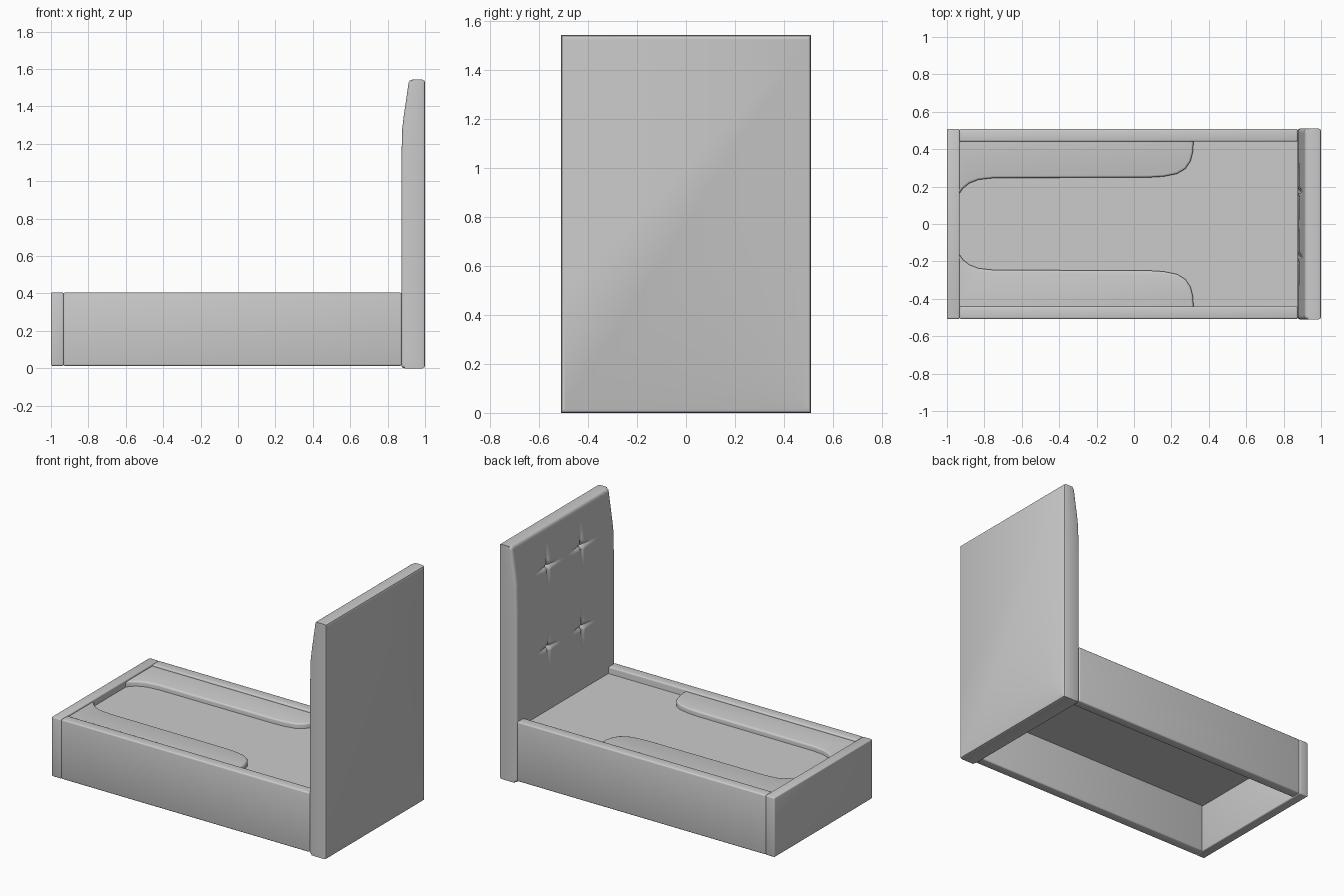
import bpy, bmesh, math

if "Cube" in bpy.data.objects:
    bpy.data.objects.remove(bpy.data.objects["Cube"])


def finish(name, bm, angle=35):
    bmesh.ops.recalc_face_normals(bm, faces=bm.faces)
    me = bpy.data.meshes.new(name)
    bm.to_mesh(me)
    bm.free()
    ob = bpy.data.objects.new(name, me)
    bpy.context.collection.objects.link(ob)
    bpy.ops.object.select_all(action='DESELECT')
    bpy.context.view_layer.objects.active = ob
    ob.select_set(True)
    bpy.ops.object.shade_smooth_by_angle(angle=math.radians(angle))
    return ob


def box(name, lo, hi, r=0.0):
    bm = bmesh.new()
    bmesh.ops.create_cube(bm, size=1)
    for v in bm.verts:
        v.co = [(a + b) / 2 + c * (b - a) for a, b, c in zip(lo, hi, v.co)]
    if r:
        bmesh.ops.bevel(bm, geom=bm.edges[:], offset=r, segments=3, profile=0.5, affect='EDGES')
    return finish(name, bm)


# Frame: footboard, rails and thin platform
box("footboard", (-1, -0.508, 0.013), (-0.932, 0.508, 0.405), 0.008)
box("platform", (-0.94, -0.45, 0.34), (0.89, 0.45, 0.36))
for side, s in (("left", 1), ("right", -1)):
    ys = sorted((s * 0.44, s * 0.508))
    box(side + "_rail", (-0.933, ys[0], 0.013), (0.875, ys[1], 0.405), 0.009)

# Raised side pads with a curved inner edge
pad = [(-0.935, 0.445), (-0.935, 0.16), (-0.915, 0.19), (-0.88, 0.218), (-0.83, 0.237),
       (-0.75, 0.246), (0.08, 0.249), (0.16, 0.254), (0.23, 0.268), (0.275, 0.295),
       (0.302, 0.335), (0.315, 0.385), (0.318, 0.445)]
for side, s in (("left", 1), ("right", -1)):
    bm = bmesh.new()
    face = bm.faces.new([bm.verts.new((x, s * y, 0.35)) for x, y in pad])
    up = bmesh.ops.extrude_face_region(bm, geom=[face])["geom"]
    for v in (g for g in up if isinstance(g, bmesh.types.BMVert)):
        v.co.z = 0.393
    top = [e for e in bm.edges if all(v.co.z > 0.39 for v in e.verts)
           and not all(abs(v.co.y) > 0.44 for v in e.verts)
           and not all(v.co.x < -0.93 for v in e.verts)]
    bmesh.ops.bevel(bm, geom=top, offset=0.012, segments=3, profile=0.5, affect='EDGES')
    finish(side + "_pad", bm)

# Headboard: tufted front surface, rounded rim, flat back
W, H, R = 0.511, 1.543, 0.018
PROFILE = [(0.0, 0.873), (1.1, 0.873), (1.28, 0.878), (1.34, 0.885), (1.52, 0.911), (1.6, 0.92)]
TUFTS = [(y, z) for y in (-0.175, 0.175) for z in (0.77, 1.3)]


def front_x(y, z):
    for (z0, x0), (z1, x1) in zip(PROFILE, PROFILE[1:]):
        if z <= z1:
            x = x0 + (x1 - x0) * (z - z0) / (z1 - z0)
            break
    # rounded rim
    dy = max(0, R - (W - abs(y))) / R
    dz = max(0, R - min(z, H - z)) / R
    x += R * (1 - math.sqrt(max(0, 1 - min(1, dy * dy + dz * dz))))
    # button dimples with crossed folds
    dent = 0
    for ty, tz in TUFTS:
        a, b = abs(y - ty), abs(z - tz)
        dent = max(dent, 0.03 * math.exp(-(a * a + b * b) / 0.0003))
        for along, across in ((a, b), (b, a)):
            dent = max(dent, 0.02 * max(0, 1 - along / 0.18) ** 1.5 * max(0, 1 - across / 0.018))
    return x + dent


def spread(lo, hi, n):
    rim = [0, 0.002, 0.005, 0.010]
    inner = [lo + R + (hi - lo - 2 * R) * i / n for i in range(n + 1)]
    return [lo + t for t in rim] + inner + [hi - t for t in reversed(rim)]


bm = bmesh.new()
rows = [[bm.verts.new((front_x(y, z), y, z)) for y in spread(-W, W, 110)]
        for z in spread(0, H, 160)]
for r0, r1 in zip(rows, rows[1:]):
    for i in range(len(r0) - 1):
        bm.faces.new((r0[i], r0[i + 1], r1[i + 1], r1[i]))
edges = [e for e in bm.edges if e.is_boundary]
for x, inset in ((0.985, 0.0), (0.996, 0.004), (1.0, 0.014)):
    ext = bmesh.ops.extrude_edge_only(bm, edges=edges)["geom"]
    edges = [g for g in ext if isinstance(g, bmesh.types.BMEdge)]
    for v in {v for e in edges for v in e.verts}:
        v.co.x = x
        v.co.y = max(-W + inset, min(W - inset, v.co.y))
        v.co.z = max(inset, min(H - inset, v.co.z))
bmesh.ops.remove_doubles(bm, verts=list({v for e in edges for v in e.verts}), dist=0.0005)
bmesh.ops.holes_fill(bm, edges=[e for e in bm.edges if e.is_boundary], sides=0)
finish("headboard", bm, 40)
